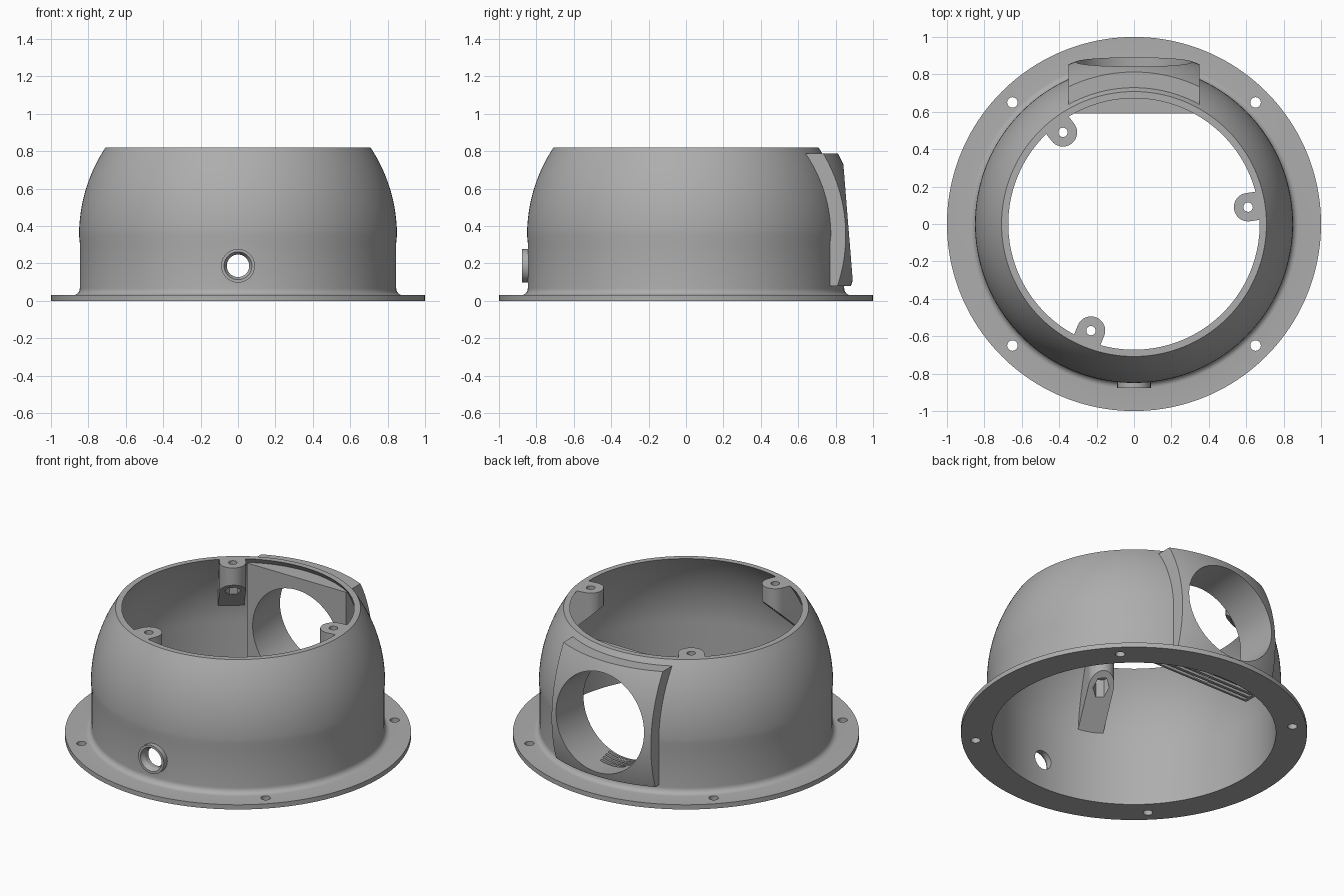
import bpy, bmesh, math
from mathutils import Matrix, Vector

if "Cube" in bpy.data.objects:
    bpy.data.objects.remove(bpy.data.objects["Cube"])

SEG = 160
CZ = 0.35                                   # height of the dome's sphere centre
grey = bpy.data.materials.new("plain_grey")
grey.diffuse_color = (0.42, 0.42, 0.42, 1)
grey.use_nodes = True
grey.node_tree.nodes["Principled BSDF"].inputs["Base Color"].default_value = grey.diffuse_color


def finish(bm, name):
    bmesh.ops.recalc_face_normals(bm, faces=bm.faces)
    me = bpy.data.meshes.new(name)
    bm.to_mesh(me)
    bm.free()
    ob = bpy.data.objects.new(name, me)
    bpy.context.collection.objects.link(ob)
    return ob


def box(name, lo, hi):
    bm = bmesh.new()
    lo, hi = Vector(lo), Vector(hi)
    bmesh.ops.create_cube(bm, size=1, matrix=Matrix.Translation((lo + hi) / 2) @ Matrix.Diagonal((*(hi - lo), 1)))
    return finish(bm, name)


def cyl(name, a, b, r1, r2=None, seg=48):
    """Cylinder or cone from point a to point b."""
    a, b = Vector(a), Vector(b)
    rot = (b - a).to_track_quat('Z', 'Y').to_matrix().to_4x4()
    bm = bmesh.new()
    bmesh.ops.create_cone(bm, cap_ends=True, segments=seg, radius1=r1, radius2=r1 if r2 is None else r2,
                          depth=(b - a).length, matrix=Matrix.Translation((a + b) / 2) @ rot)
    return finish(bm, name)


def sphere(name, r):
    bm = bmesh.new()
    bmesh.ops.create_uvsphere(bm, u_segments=SEG, v_segments=80, radius=r, matrix=Matrix.Translation((0, 0, CZ)))
    return finish(bm, name)


def boolean(target, tool, op):
    """Apply one boolean and throw the tool away."""
    m = target.modifiers.new("bool", 'BOOLEAN')
    m.object, m.operation, m.solver = tool, op, 'EXACT'
    bpy.context.view_layer.objects.active = target
    bpy.ops.object.modifier_apply(modifier=m.name)
    bpy.data.objects.remove(tool)


def lathe(name, prof):
    bm = bmesh.new()
    rings = [[bm.verts.new((r * math.cos(t), r * math.sin(t), z)) for r, z in prof]
             for t in (2 * math.pi * i / SEG for i in range(SEG))]
    for i in range(SEG):
        p, q = rings[i], rings[(i + 1) % SEG]
        for j in range(len(prof)):
            k = (j + 1) % len(prof)
            bm.faces.new((p[j], q[j], q[k], p[k]))
    return finish(bm, name)


def arc(r, steps=16):
    """Dome profile from the sphere's equator up to the open top."""
    return [(math.sqrt(r * r - (0.47 * i / steps) ** 2), CZ + 0.47 * i / steps) for i in range(steps + 1)]


# housing: flange, fillet, straight wall and dome, open at top and bottom
fillet = [(0.881 - 0.035 * math.sin(a), 0.066 - 0.036 * math.cos(a)) for a in (math.pi / 2 * i / 6 for i in range(7))]
housing = lathe("dome_housing", [(0.82, 0), (1, 0), (1, 0.03)] + fillet + [(0.846, 0.31)] + arc(0.85) + arc(0.82)[::-1])

# window block at the back: flat inside, spherical outside, grooved underside
block = box("window_block", (-0.35, 0.59, 0.08), (0.35, 1.0, 0.787))
boolean(block, sphere("block_skin", 0.923), 'INTERSECT')
for i in range(4):
    y = 0.605 + 0.04 * i
    boolean(block, box("groove", (-0.33, y, 0.0), (0.33, y + 0.022, 0.11)), 'DIFFERENCE')
boolean(housing, block, 'UNION')

# screw bosses inside the rim, with sloping undersides
bosses = [(-0.38, 0.49), (0.61, 0.09), (-0.23, -0.57)]
for x, y in bosses:
    rad, ang = math.hypot(x, y), math.atan2(y, x)
    w = 0.076
    plan = [(0.85, -w)] + [(rad - w * math.cos(t), w * math.sin(t))
                           for t in (math.pi * (i / 20 - 0.5) for i in range(21))] + [(0.85, w)]
    bm = bmesh.new()
    top = [bm.verts.new((u, v, 0.82)) for u, v in plan]
    low = [bm.verts.new((u, v, 0.71 - 0.95 * (u - 0.545))) for u, v in plan]
    bm.faces.new(top)
    bm.faces.new(low[::-1])
    for i in range(len(plan)):
        j = (i + 1) % len(plan)
        bm.faces.new((top[i], low[i], low[j], top[j]))
    bmesh.ops.rotate(bm, verts=bm.verts, matrix=Matrix.Rotation(ang, 3, 'Z'))
    boss = finish(bm, "screw_boss")
    boolean(boss, sphere("boss_limit", 0.835), 'INTERSECT')
    boolean(boss, cyl("screw_hole", (x, y, 0.3), (x, y, 0.9), 0.025, seg=24), 'DIFFERENCE')
    boolean(boss, cyl("nut_pocket", (x, y, 0.3), (x, y, 0.72), 0.048, seg=6), 'DIFFERENCE')
    boolean(housing, boss, 'UNION')

# round cable collar at the front
boolean(housing, cyl("cable_collar", (0, -0.876, 0.187), (0, -0.83, 0.187), 0.09), 'UNION')
boolean(housing, cyl("cable_hole", (0, -1, 0.187), (0, -0.7, 0.187), 0.06), 'DIFFERENCE')
boolean(housing, cyl("collar_chamfer", (0, -0.882, 0.187), (0, -0.85, 0.187), 0.078, 0.06), 'DIFFERENCE')

# large tilted window hole and four flange holes
axis = Vector((0, 0.867, 0.07)).normalized()
c = Vector((0, 0, CZ))
boolean(housing, cyl("window_hole", c + axis * 0.4, c + axis * 1.1, 0.31, seg=96), 'DIFFERENCE')
for sx in (-1, 1):
    for sy in (-1, 1):
        boolean(housing, cyl("flange_hole", (sx * 0.65, sy * 0.65, -0.1), (sx * 0.65, sy * 0.65, 0.1), 0.028, seg=24),
                'DIFFERENCE')

housing.data.materials.clear()
housing.data.materials.append(grey)
for p in housing.data.polygons:
    p.material_index = 0
bpy.ops.object.select_all(action='DESELECT')
housing.select_set(True)
bpy.context.view_layer.objects.active = housing
bpy.ops.object.shade_smooth_by_angle(angle=math.radians(25))
